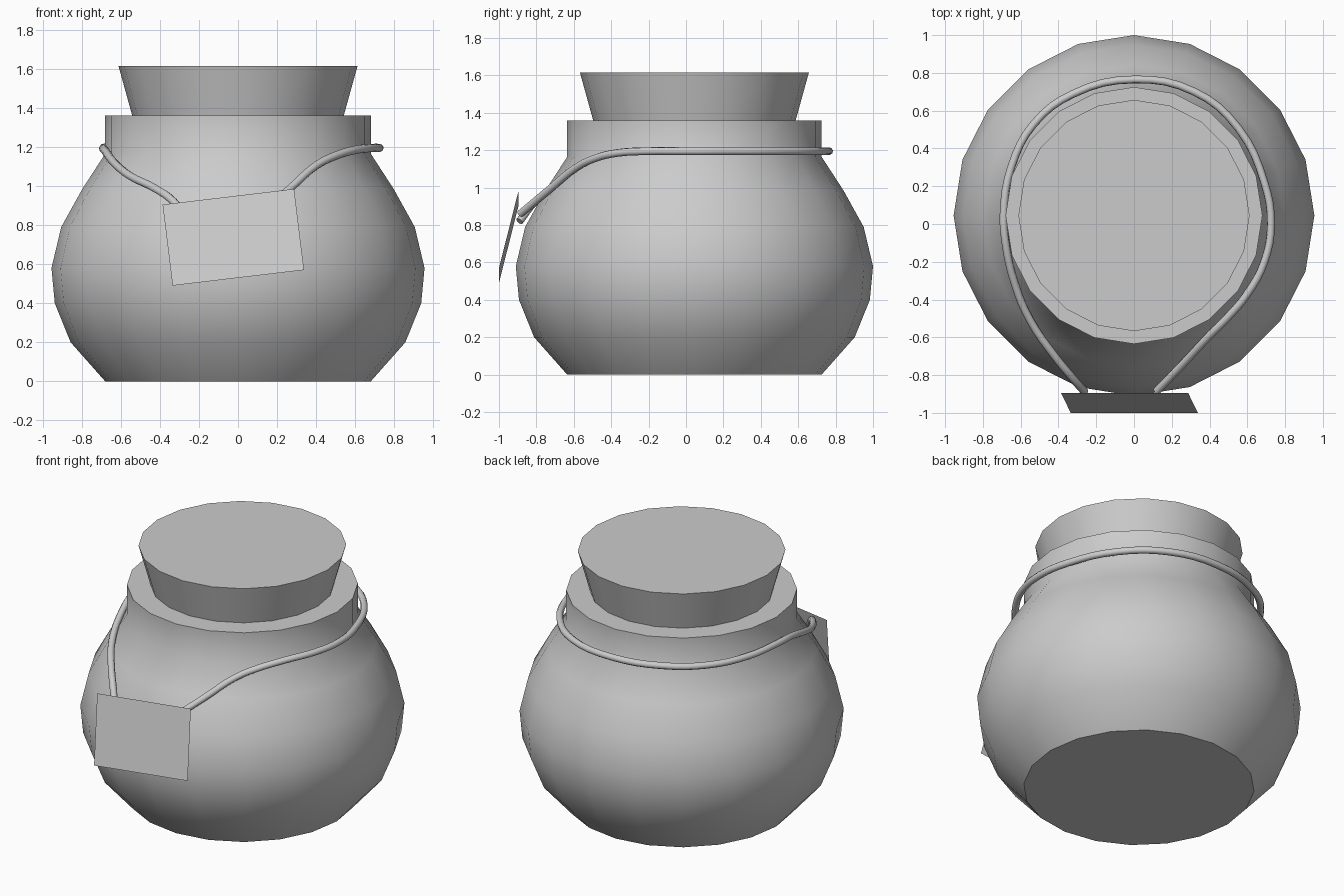
import bpy, bmesh
from math import radians, sin, cos, pi

if "Cube" in bpy.data.objects:
    bpy.data.objects.remove(bpy.data.objects["Cube"])

AXIS_Y = 0.045  # the jar stands slightly behind the origin because of the tag


def finish(name, bm):
    bmesh.ops.recalc_face_normals(bm, faces=bm.faces)
    mesh = bpy.data.meshes.new(name)
    bm.to_mesh(mesh)
    bm.free()
    ob = bpy.data.objects.new(name, mesh)
    bpy.context.collection.objects.link(ob)
    return ob


def lathe(name, profile, sides=20):
    """Turn a (radius, z) profile around the jar axis and cap both ends."""
    bm = bmesh.new()
    rings = [[bm.verts.new((r * cos(2 * pi * i / sides),
                            AXIS_Y + r * sin(2 * pi * i / sides), z))
              for i in range(sides)] for r, z in profile]
    for a, b in zip(rings, rings[1:]):
        for i in range(sides):
            j = (i + 1) % sides
            bm.faces.new((a[i], a[j], b[j], b[i]))
    bm.faces.new(rings[0][::-1])
    bm.faces.new(rings[-1])
    ob = finish(name, bm)
    bpy.ops.object.select_all(action='DESELECT')
    ob.select_set(True)
    bpy.context.view_layer.objects.active = ob
    bpy.ops.object.shade_smooth_by_angle(angle=radians(42))
    return ob


# Round jar with straight neck
lathe("jar", [(0.68, 0), (0.857, 0.2), (0.938, 0.4), (0.955, 0.58),
              (0.905, 0.79), (0.797, 0.985), (0.68, 1.165), (0.68, 1.36)])

# Tapered stopper
lathe("stopper", [(0.54, 1.355), (0.612, 1.615)])

# Cord around the neck, both ends running down to the tag
path = [(-0.26, -0.89, 0.82), (-0.33, -0.81, 0.92), (-0.42, -0.70, 0.985),
        (-0.55, -0.51, 1.05), (-0.63, -0.32, 1.115), (-0.68, -0.10, 1.18),
        (-0.69, 0.06, 1.195), (-0.65, 0.30, 1.195), (-0.53, 0.53, 1.195),
        (-0.32, 0.69, 1.195), (0, 0.765, 1.195), (0.32, 0.70, 1.195),
        (0.55, 0.51, 1.195), (0.69, 0.22, 1.195), (0.725, 0, 1.195),
        (0.69, -0.20, 1.195), (0.60, -0.37, 1.185), (0.50, -0.49, 1.155),
        (0.40, -0.59, 1.105), (0.27, -0.73, 0.99), (0.12, -0.885, 0.86)]
curve = bpy.data.curves.new("cord", 'CURVE')
curve.dimensions = '3D'
curve.resolution_u = 4
curve.bevel_depth = 0.021
curve.bevel_resolution = 2
curve.use_fill_caps = True
spline = curve.splines.new('BEZIER')
spline.bezier_points.add(len(path) - 1)
for point, co in zip(spline.bezier_points, path):
    point.co = co
    point.handle_left_type = point.handle_right_type = 'AUTO'
bpy.context.collection.objects.link(bpy.data.objects.new("cord", curve))

# Thin paper tag, tilted and leaning away from the jar
bm = bmesh.new()
bm.faces.new([bm.verts.new(co) for co in (
    (-0.335, -1.0, 0.49), (0.338, -1.0, 0.57),
    (0.287, -0.895, 0.985), (-0.386, -0.895, 0.905))])
finish("tag", bm)
